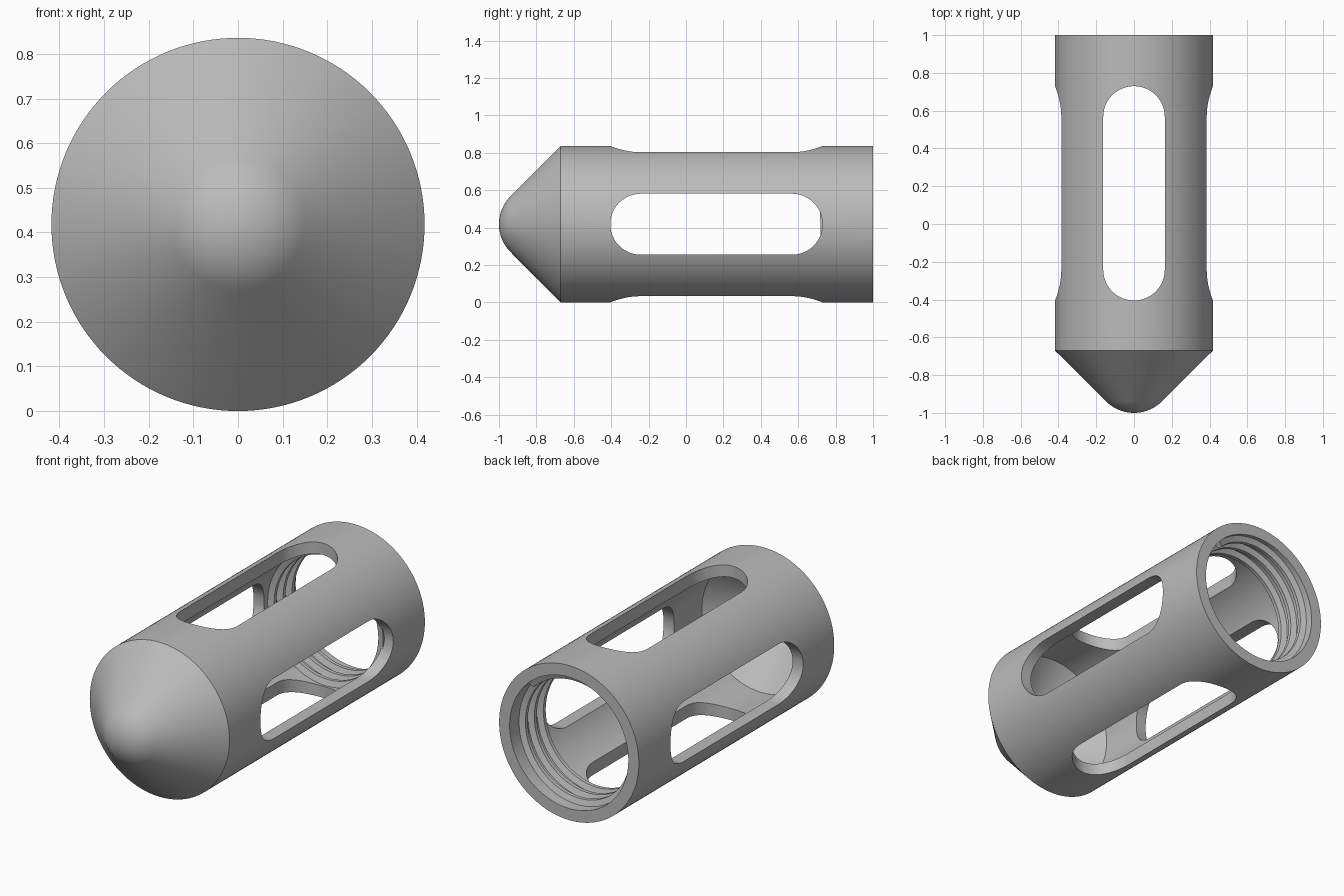
import bpy, bmesh, math
from mathutils import Matrix, Vector

cube = bpy.data.objects.get("Cube")
if cube:
    bpy.data.objects.remove(cube, do_unlink=True)

R, BORE, SLOT = 0.418, 0.355, 0.163      # outer, inner and slot-end radii
NOSE, TAIL = -0.67, 1.0                  # body ends along y
WALL = R - BORE
TIP = 0.21                               # nose rounding radius
CENTRE = Vector((0, 0, R))

grey = bpy.data.materials.new("satin grey")
grey.use_nodes = True
colour = (0.5, 0.5, 0.5, 1)
grey.diffuse_color = colour
grey.node_tree.nodes["Principled BSDF"].inputs["Base Color"].default_value = colour


def finish(bm, name):
    bmesh.ops.remove_doubles(bm, verts=bm.verts, dist=1e-5)
    bmesh.ops.recalc_face_normals(bm, faces=bm.faces)
    mesh = bpy.data.meshes.new(name)
    bm.to_mesh(mesh)
    bm.free()
    mesh.materials.append(grey)
    obj = bpy.data.objects.new(name, mesh)
    obj.location = CENTRE
    bpy.context.collection.objects.link(obj)
    return obj


def activate(obj):
    bpy.ops.object.select_all(action='DESELECT')
    obj.select_set(True)
    bpy.context.view_layer.objects.active = obj


def dome(radius, steps=12):
    """Rounded nose profile from the axis to its 45 degree tangent."""
    angles = [math.pi / 4 * i / steps for i in range(steps + 1)]
    return [(radius * math.sin(a), TIP - 1 - radius * math.cos(a)) for a in angles]


def lathe(profile, name, steps=128):
    bm = bmesh.new()
    verts = [bm.verts.new((r, y, 0)) for r, y in profile]
    edges = [bm.edges.new(pair) for pair in zip(verts, verts[1:])]
    bmesh.ops.spin(bm, geom=verts + edges, cent=(0, 0, 0), axis=(0, 1, 0),
                   angle=math.tau, steps=steps, use_duplicate=False)
    return finish(bm, name)


# Hollow body with a rounded conical nose and an open tail
inner = dome(TIP - WALL)
inner_end = inner[-1][1] + BORE - inner[-1][0]
profile = dome(TIP) + [(R, NOSE), (R, TAIL), (BORE, TAIL), (BORE, inner_end)] + inner[::-1]
body = lathe(profile, "capsule_body")


# Round-ended slots through the wall on four sides
def slot_cutter(turn):
    bm = bmesh.new()
    front, back, steps = -0.405 + SLOT, 0.73 - SLOT, 24
    outline = []
    for y, start in ((back, 0), (front, math.pi)):
        for i in range(steps + 1):
            a = start + math.pi * i / steps
            outline.append(bm.verts.new((SLOT * math.cos(a), y + SLOT * math.sin(a), -0.6)))
    base = bm.faces.new(outline)
    top = bmesh.ops.extrude_face_region(bm, geom=[base])["geom"]
    bmesh.ops.translate(bm, vec=(0, 0, 1.2), verts=[g for g in top if isinstance(g, bmesh.types.BMVert)])
    bmesh.ops.rotate(bm, verts=bm.verts, cent=(0, 0, 0), matrix=Matrix.Rotation(turn, 3, 'Y'))
    cutter = finish(bm, "slot_cutter")
    cutter.hide_render = True
    return cutter


for turn in (0, math.pi / 2):
    cutter = slot_cutter(turn)
    cut = body.modifiers.new("slots", 'BOOLEAN')
    cut.operation, cut.solver, cut.object = 'DIFFERENCE', 'EXACT', cutter
    activate(body)
    bpy.ops.object.modifier_apply(modifier=cut.name)
    bpy.data.objects.remove(cutter, do_unlink=True)


# Screw thread inside the tail
def thread(start=0.735, end=0.965, turns=3, steps=96):
    bm = bmesh.new()
    section = [(BORE + 0.01, -0.026), (BORE - 0.03, -0.01), (BORE - 0.03, 0.01), (BORE + 0.01, 0.026)]
    count = turns * steps
    rings = []
    for i in range(count + 1):
        a = math.pi / 4 + math.tau * i / steps
        y = start + (end - start) * i / count
        rings.append([bm.verts.new((r * math.sin(a), y + dy, r * math.cos(a))) for r, dy in section])
    for p, q in zip(rings, rings[1:]):
        for k in range(len(section)):
            n = (k + 1) % len(section)
            bm.faces.new((p[k], p[n], q[n], q[k]))
    bm.faces.new(rings[0])
    bm.faces.new(rings[-1])
    return finish(bm, "inner_thread")


for part in (body, thread()):
    activate(part)
    bpy.ops.object.shade_smooth_by_angle(angle=math.radians(30))
